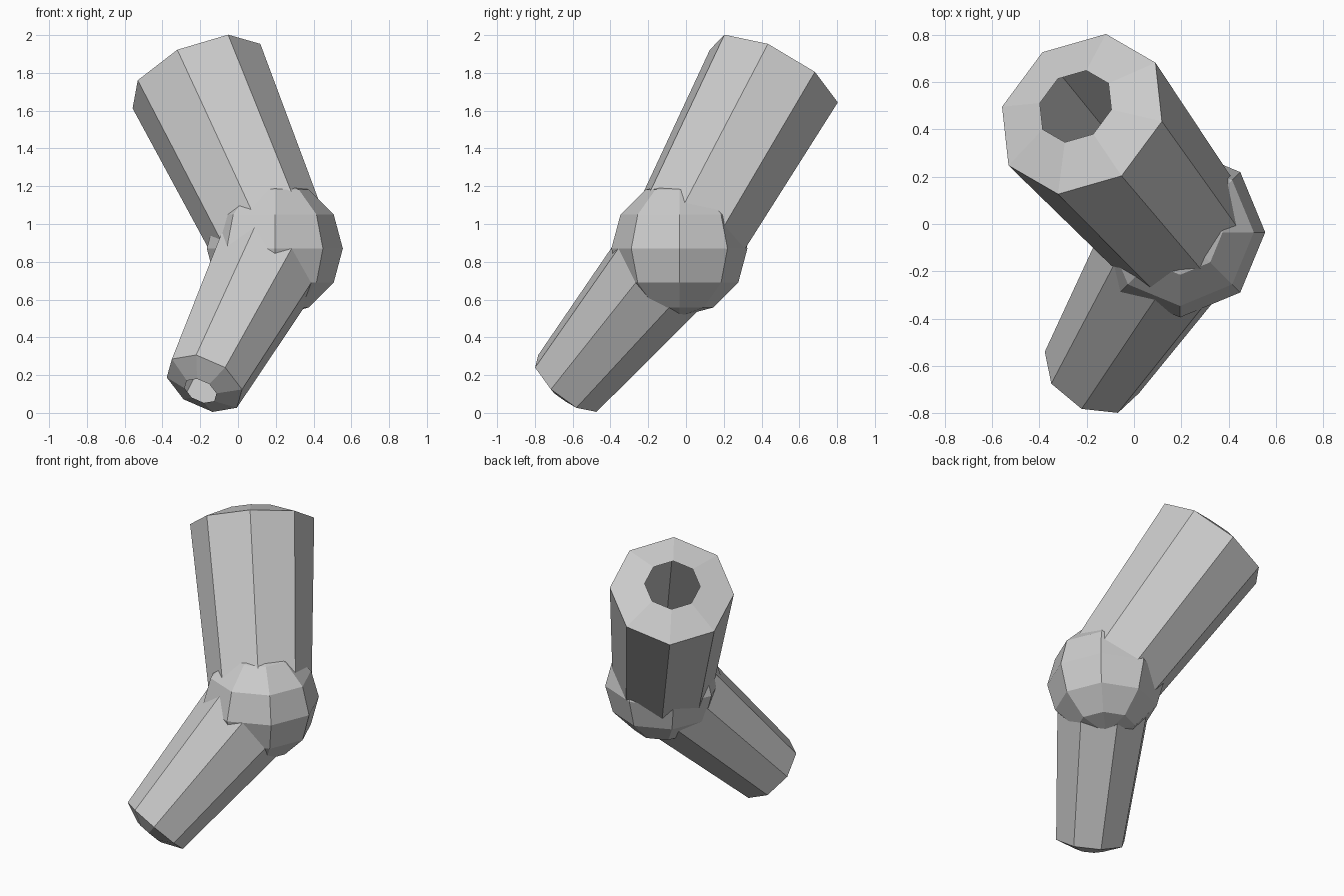
import bpy, bmesh, math
from mathutils import Vector

if "Cube" in bpy.data.objects:
    bpy.data.objects.remove(bpy.data.objects["Cube"])

SIDES = 8
JOINT = Vector((0.195, -0.035, 0.87))


def finish(bm, name):
    bmesh.ops.recalc_face_normals(bm, faces=bm.faces)
    mesh = bpy.data.meshes.new(name)
    bm.to_mesh(mesh)
    bm.free()
    obj = bpy.data.objects.new(name, mesh)
    bpy.context.collection.objects.link(obj)
    return obj


def limb(name, end, corner, r_joint, r_end, r_hole, bulge):
    """Tapered octagonal tube from the joint to a bevelled, open end."""
    axis = (end - JOINT).normalized()
    u = (corner - axis * corner.dot(axis)).normalized()
    v = axis.cross(u)
    rings = [(JOINT, r_joint), (end, r_end), (end + axis * bulge, r_hole)]
    bm = bmesh.new()
    loops = []
    for centre, r in rings:
        loops.append([bm.verts.new(centre + r * (u * math.cos(a) + v * math.sin(a)))
                      for a in (math.tau * i / SIDES for i in range(SIDES))])
    for low, high in zip(loops, loops[1:]):
        for i in range(SIDES):
            j = (i + 1) % SIDES
            bm.faces.new((low[i], low[j], high[j], high[i]))
    return finish(bm, name)


# Upper limb: widens towards its open top
limb("upper_limb", Vector((-0.22, 0.465, 1.783)), Vector((0.17, -0.265, 0.217)),
     0.31, 0.38, 0.17, 0.073)

# Lower limb: narrows towards its open foot end
limb("lower_limb", Vector((-0.178, -0.628, 0.156)), Vector((-0.042, -0.15, 0.149)),
     0.31, 0.22, 0.093, 0.055)

# Ball joint between the limbs
bm = bmesh.new()
bmesh.ops.create_uvsphere(bm, u_segments=SIDES, v_segments=6, radius=0.36)
bmesh.ops.translate(bm, verts=bm.verts, vec=JOINT)
finish(bm, "ball_joint")
